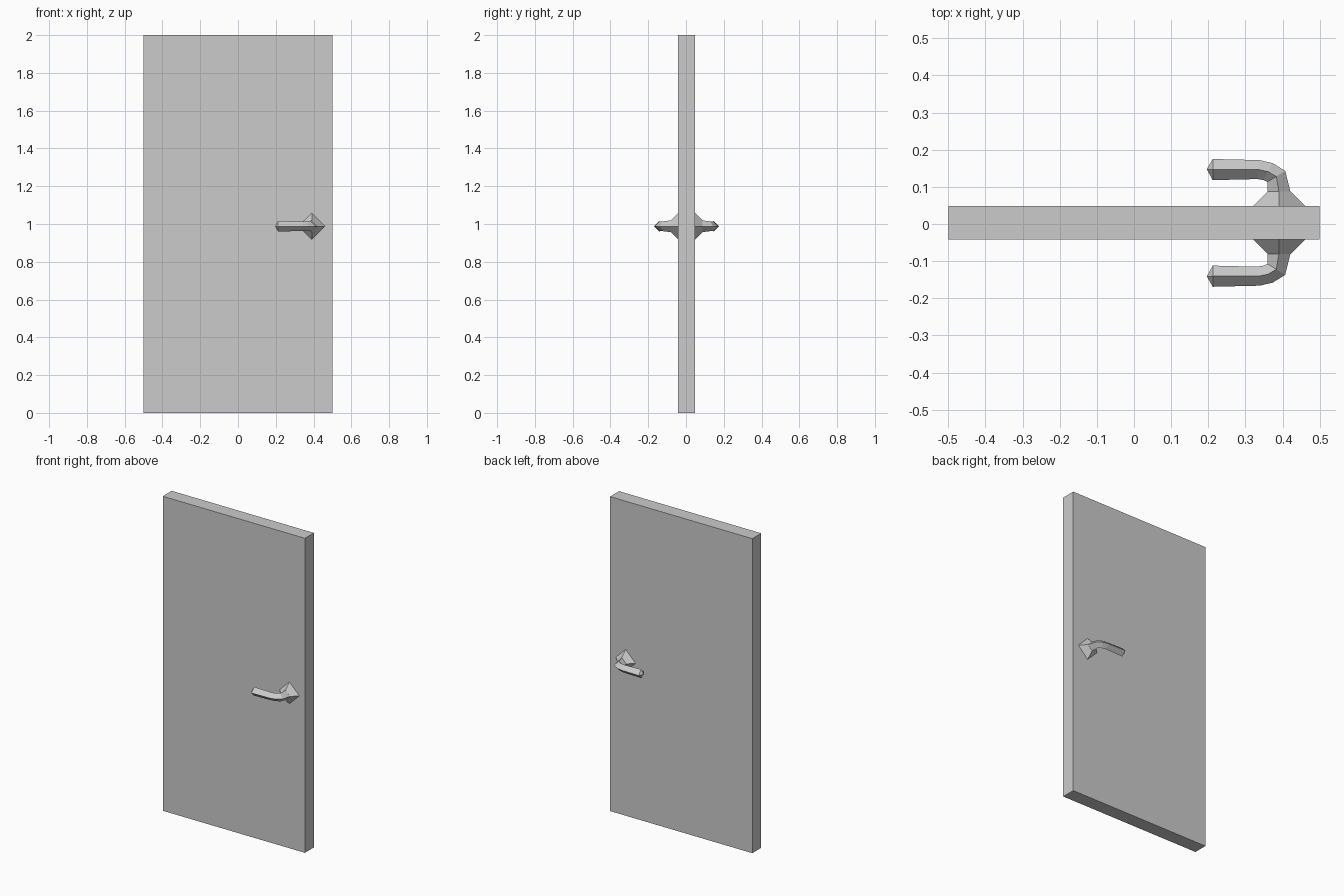
import bpy
import bmesh
from mathutils import Vector

cube = bpy.data.objects.get("Cube")
if cube:
    bpy.data.objects.remove(cube, do_unlink=True)

grey = bpy.data.materials.new("plain_grey")
grey.use_nodes = True
colour = (0.6, 0.6, 0.6, 1)
grey.diffuse_color = colour
grey.node_tree.nodes["Principled BSDF"].inputs["Base Color"].default_value = colour

MID_Y = 0.003       # middle of the door's thickness
HANDLE_Z = 0.988


def finish(name, bm):
    bmesh.ops.recalc_face_normals(bm, faces=bm.faces)
    mesh = bpy.data.meshes.new(name)
    bm.to_mesh(mesh)
    bm.free()
    mesh.materials.append(grey)
    obj = bpy.data.objects.new(name, mesh)
    bpy.context.collection.objects.link(obj)
    return obj


def diamond(bm, inner, outer, half_height):
    """Four-sided ring between an inner and an outer point seen from above."""
    a, b = Vector((*inner, HANDLE_Z)), Vector((*outer, HANDLE_Z))
    up = Vector((0, 0, half_height))
    mid = (a + b) / 2
    return [bm.verts.new(p) for p in (a, mid + up, b, mid - up)]


def bridge(bm, rings):
    for r, s in zip(rings, rings[1:]):
        for i in range(4):
            j = (i + 1) % 4
            bm.faces.new((r[i], r[j], s[j], s[i]))


# Door panel
bm = bmesh.new()
bmesh.ops.create_cube(bm, size=1)
bmesh.ops.scale(bm, vec=(1, 0.09, 2), verts=bm.verts)
bmesh.ops.translate(bm, vec=(0, MID_Y, 1), verts=bm.verts)
finish("door_panel", bm)

# Lever sections: inner point, outer point (x, distance from door middle), half height
lever = [
    ((0.359, 0.084), (0.421, 0.084), 0.031),
    ((0.359, 0.110), (0.407, 0.140), 0.026),
    ((0.349, 0.115), (0.373, 0.161), 0.025),
    ((0.332, 0.118), (0.338, 0.169), 0.025),
    ((0.212, 0.115), (0.212, 0.172), 0.028),
]

for side, sign in (("front", -1), ("back", 1)):
    def place(p):
        return p[0], MID_Y + sign * p[1]

    # Diamond rosette tapering out from the door
    bm = bmesh.new()
    rings = [diamond(bm, place((0.391 - r, d)), place((0.391 + r, d)), r)
             for r, d in ((0.072, 0.043), (0.031, 0.084))]
    bridge(bm, rings)
    for ring in rings:
        bm.faces.new(ring)
    finish(side + "_rosette", bm)

    # Bent lever with a pointed end
    bm = bmesh.new()
    rings = [diamond(bm, place(a), place(b), h) for a, b, h in lever]
    bridge(bm, rings)
    bm.faces.new(rings[0])
    tip = bm.verts.new((*place((0.196, 0.144)), HANDLE_Z))
    for i in range(4):
        bm.faces.new((rings[-1][i], rings[-1][(i + 1) % 4], tip))
    finish(side + "_lever", bm)
